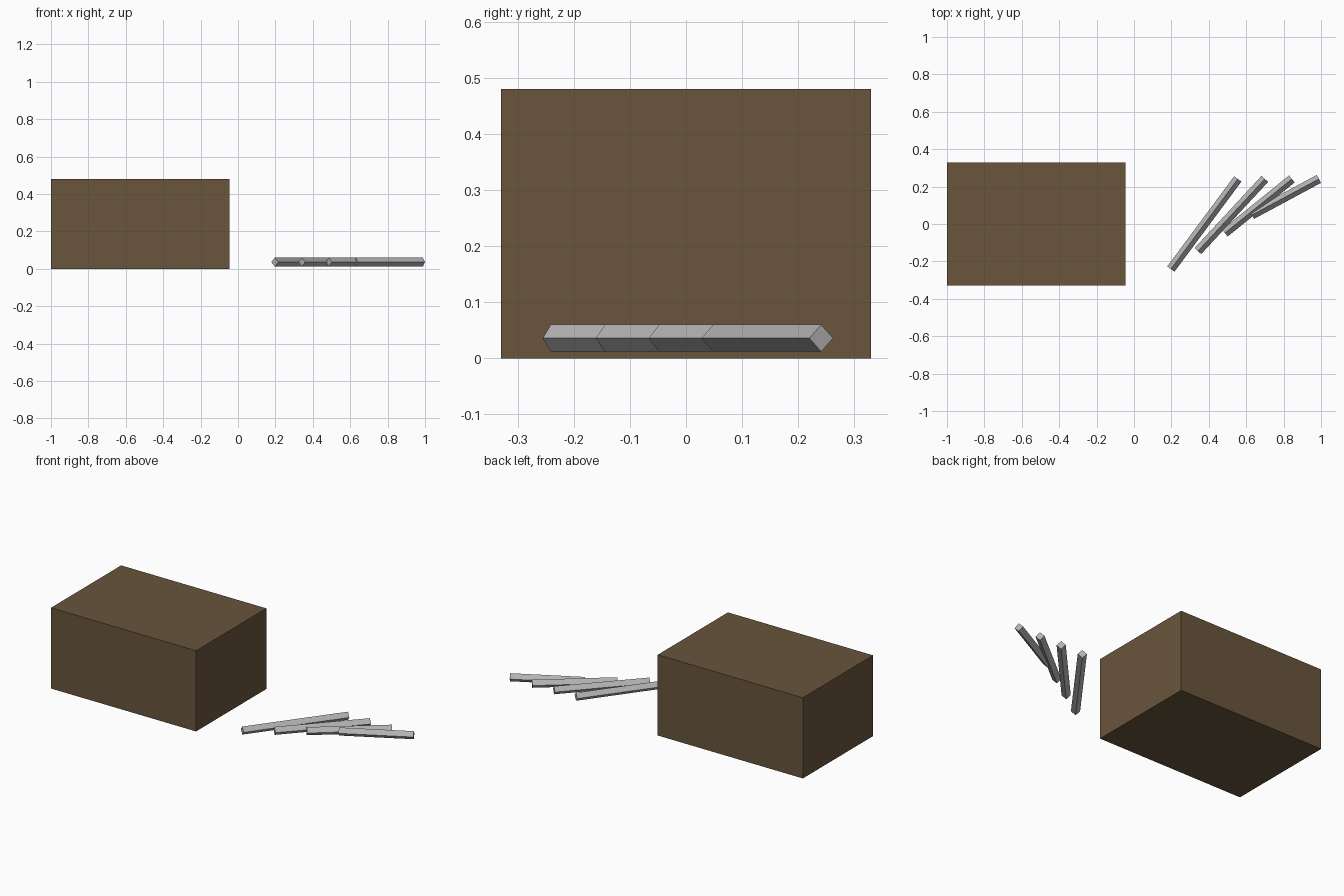
import bpy, math
from mathutils import Vector

cube = bpy.data.objects.get("Cube")
if cube:
    bpy.data.objects.remove(cube, do_unlink=True)


def make_material(name, rgb):
    mat = bpy.data.materials.new(name)
    mat.use_nodes = True
    mat.diffuse_color = (*rgb, 1)
    mat.node_tree.nodes["Principled BSDF"].inputs["Base Color"].default_value = (*rgb, 1)
    return mat


brown = make_material("dark_brown", (0.14, 0.09, 0.045))
grey = make_material("light_grey", (0.45, 0.45, 0.45))


def make_box(name, centre, size, mat):
    bpy.ops.mesh.primitive_cube_add(size=1, location=centre)
    ob = bpy.context.object
    ob.name = name
    ob.scale = size
    bpy.ops.object.transform_apply(location=False, rotation=False, scale=True)
    ob.data.materials.append(mat)
    return ob


# Large plain crate
make_box("crate", (-0.5225, 0, 0.24), (0.955, 0.66, 0.48), brown)

# Fan of square rods, each lying on one edge
side = 0.048 / math.sqrt(2)
for i in range(4):
    start = Vector((0.197 + 0.1445 * i, -0.241 + 0.0965 * i, 0.036))
    end = Vector((0.555 + 0.1445 * i, 0.241, 0.036))
    axis = end - start
    rod = make_box(f"rod_{i + 1}", (start + end) / 2, (axis.length, side, side), grey)
    rod.rotation_euler = (math.radians(45), 0, math.atan2(axis.y, axis.x))
